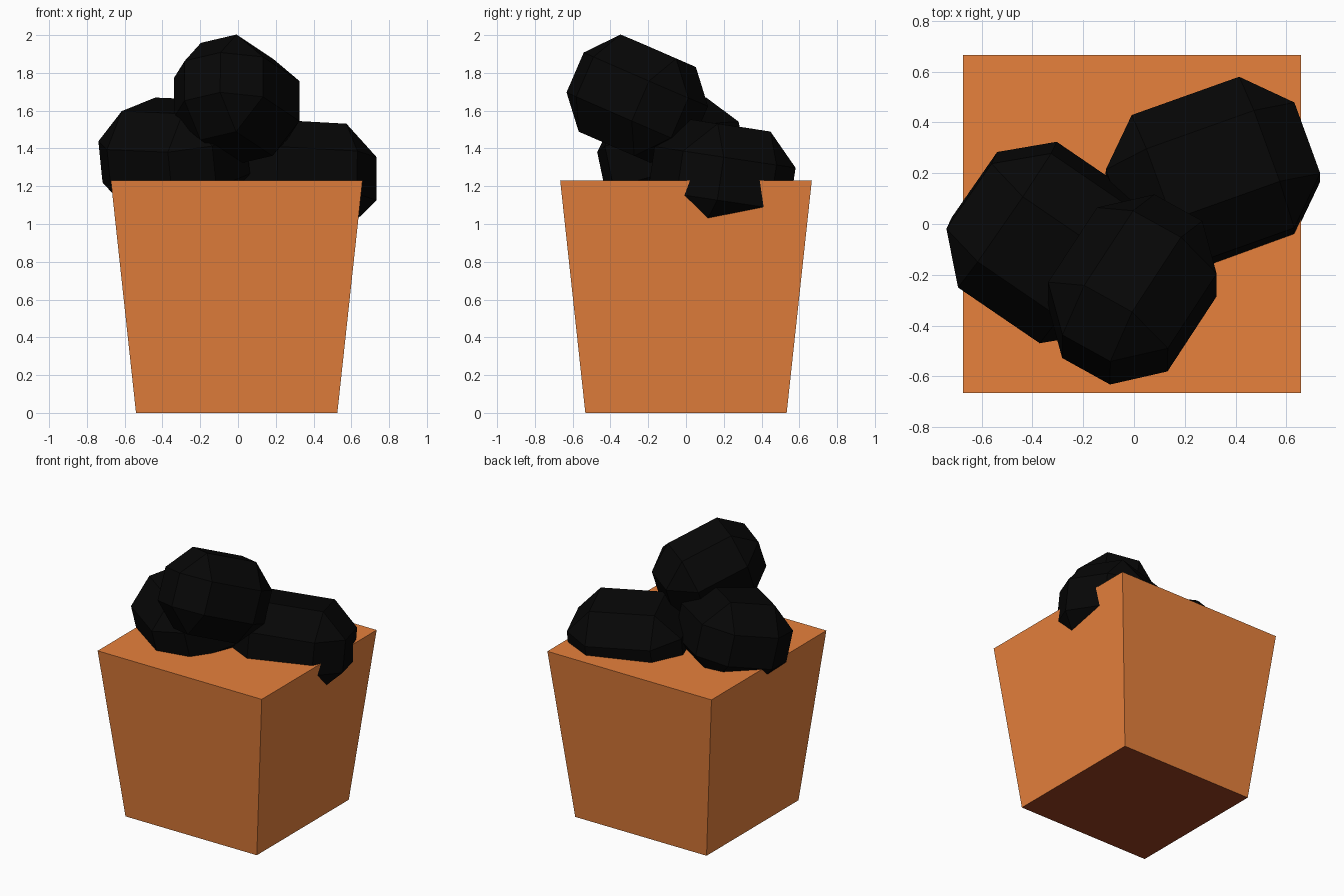
import bpy, bmesh
from math import radians
from mathutils import Euler

if "Cube" in bpy.data.objects:
    bpy.data.objects.remove(bpy.data.objects["Cube"])


def material(name, rgb):
    m = bpy.data.materials.new(name)
    m.diffuse_color = (*rgb, 1)
    m.use_nodes = True
    m.node_tree.nodes["Principled BSDF"].inputs["Base Color"].default_value = m.diffuse_color
    return m


orange = material("orange_brown", (0.80, 0.22, 0.046))
brown = material("dark_brown", (0.33, 0.05, 0.015))
black = material("coal_black", (0.002, 0.002, 0.002))


def add_object(name, bm, mats):
    bmesh.ops.recalc_face_normals(bm, faces=bm.faces)
    mesh = bpy.data.meshes.new(name)
    bm.to_mesh(mesh)
    bm.free()
    for m in mats:
        mesh.materials.append(m)
    ob = bpy.data.objects.new(name, mesh)
    bpy.context.collection.objects.link(ob)
    return ob


# Tapered box: narrower at the bottom, dark underside
H, TOP, BOTTOM, OFFSET = 1.23, 0.666, 0.533, -0.007
bm = bmesh.new()
bmesh.ops.create_cube(bm, size=2)
for v in bm.verts:
    r = TOP if v.co.z > 0 else BOTTOM
    v.co = (v.co.x * r + OFFSET, v.co.y * r, H if v.co.z > 0 else 0)
bm.normal_update()
for f in bm.faces:
    f.material_index = 1 if f.normal.z < -0.9 else 0
add_object("tapered_box", bm, [orange, brown])


# Lumps: chamfered blocks, tumbled on top of the box
def lump(name, half, chamfer, loc, rot):
    bm = bmesh.new()
    bmesh.ops.create_cube(bm, size=2)
    bmesh.ops.scale(bm, vec=half, verts=bm.verts)
    bmesh.ops.bevel(bm, geom=bm.edges[:], offset=chamfer, offset_type='OFFSET',
                    segments=1, affect='EDGES')
    ob = add_object(name, bm, [black])
    ob.location = loc
    ob.rotation_euler = Euler([radians(a) for a in rot])


lump("right_lump", (0.395, 0.32, 0.285), 0.17, (0.311, 0.19, 1.24), (-8, 3, 19.6))
lump("left_lump", (0.365, 0.33, 0.282), 0.17, (-0.338, -0.073, 1.352), (13, 2, -34.3))
lump("top_lump", (0.352, 0.275, 0.28), 0.165, (-0.007, -0.258, 1.66), (-12.3, 20, 56.8))
